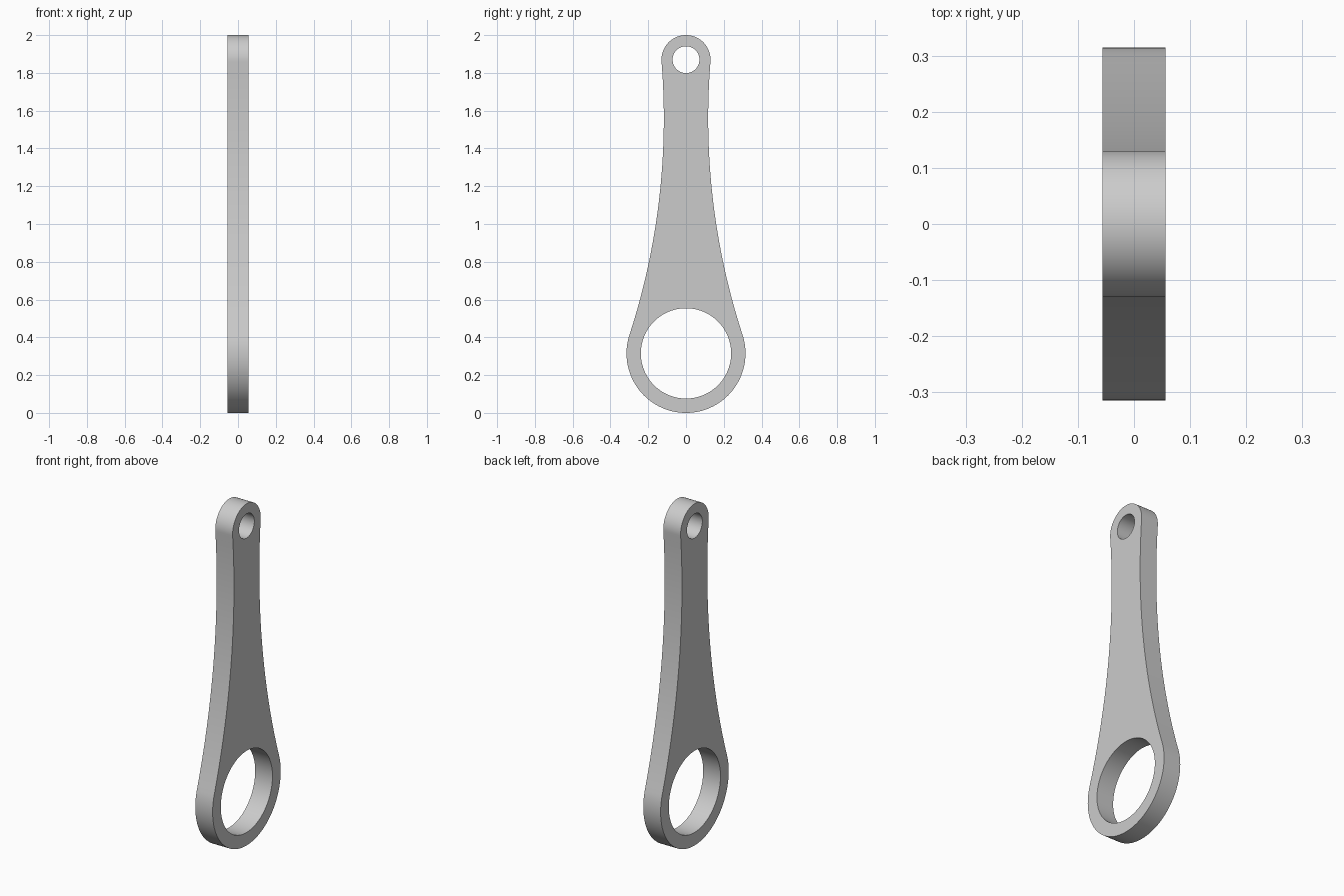
import bpy, bmesh
from math import sin, cos, pi, atan2, sqrt, radians

cube = bpy.data.objects.get("Cube")
if cube:
    bpy.data.objects.remove(cube, do_unlink=True)

HALF_THICK = 0.056
BIG_R, BIG_HOLE = 0.315, 0.239
SMALL_R, SMALL_HOLE = 0.13, 0.071
BIG_Z, SMALL_Z = BIG_R, 2 - SMALL_R
FLANK_R = 3.7


def arc(cx, cz, r, start, end, steps):
    return [(cx + r * cos(start + (end - start) * i / steps),
             cz + r * sin(start + (end - start) * i / steps)) for i in range(steps)]


# Centre of the long concave flank, tangent to both end circles
span = SMALL_Z - BIG_Z
reach_big, reach_small = FLANK_R + BIG_R, FLANK_R + SMALL_R
rise = (reach_big ** 2 - reach_small ** 2 + span ** 2) / (2 * span)
flank_x, flank_z = sqrt(reach_big ** 2 - rise ** 2), BIG_Z + rise
a_big = atan2(rise, flank_x)
a_small = atan2(flank_z - SMALL_Z, flank_x)

# Outline: right flank, small end, left flank, big end
outline = (arc(flank_x, flank_z, FLANK_R, pi + a_big, pi + a_small, 32)
           + arc(0, SMALL_Z, SMALL_R, a_small, pi - a_small, 40)
           + arc(-flank_x, flank_z, FLANK_R, -a_small, -a_big, 32)
           + arc(0, BIG_Z, BIG_R, pi - a_big, 2 * pi + a_big, 72))
loops = [outline,
         arc(0, BIG_Z, BIG_HOLE, 0, 2 * pi, 96),
         arc(0, SMALL_Z, SMALL_HOLE, 0, 2 * pi, 64)]

# Flat filled profile with two holes, extruded to thickness
curve = bpy.data.curves.new("connecting_rod", "CURVE")
curve.dimensions = "2D"
curve.fill_mode = "BOTH"
curve.extrude = HALF_THICK
for points in loops:
    spline = curve.splines.new("POLY")
    spline.points.add(len(points) - 1)
    for p, (x, z) in zip(spline.points, points):
        p.co = (x, z, 0, 1)
    spline.use_cyclic_u = True

rod = bpy.data.objects.new("connecting_rod", curve)
bpy.context.collection.objects.link(rod)
rod.rotation_euler = (radians(90), 0, radians(90))
bpy.ops.object.select_all(action="DESELECT")
rod.select_set(True)
bpy.context.view_layer.objects.active = rod
bpy.ops.object.convert(target="MESH")
bpy.ops.object.transform_apply(location=True, rotation=True, scale=True)

# Weld caps to the walls
bm = bmesh.new()
bm.from_mesh(rod.data)
bmesh.ops.remove_doubles(bm, verts=bm.verts, dist=0.0001)
bmesh.ops.recalc_face_normals(bm, faces=bm.faces)
bm.to_mesh(rod.data)
bm.free()
bpy.ops.object.shade_smooth_by_angle(angle=radians(30))

# Plain grey metal
grey = bpy.data.materials.new("light_grey")
grey.use_nodes = True
color = (0.6, 0.6, 0.6, 1)
grey.diffuse_color = color
grey.node_tree.nodes["Principled BSDF"].inputs["Base Color"].default_value = color
rod.data.materials.clear()
rod.data.materials.append(grey)
